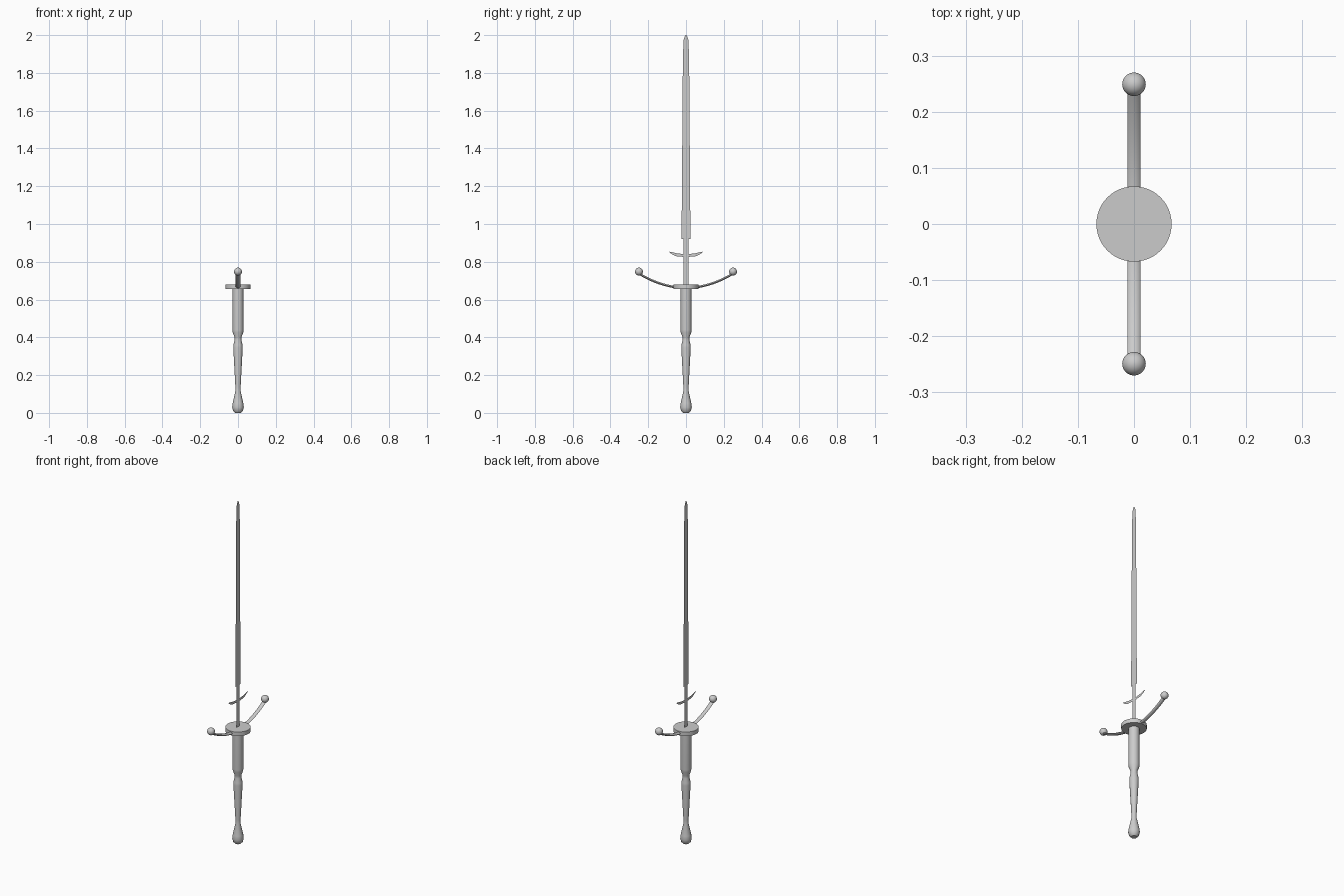
import bpy, bmesh, math

if "Cube" in bpy.data.objects:
    bpy.data.objects.remove(bpy.data.objects["Cube"])


def make(name, verts, faces, smooth=None):
    me = bpy.data.meshes.new(name)
    me.from_pydata(verts, [], faces)
    bm = bmesh.new()
    bm.from_mesh(me)
    bmesh.ops.recalc_face_normals(bm, faces=bm.faces)
    bm.to_mesh(me)
    bm.free()
    ob = bpy.data.objects.new(name, me)
    bpy.context.collection.objects.link(ob)
    if smooth:
        bpy.ops.object.select_all(action='DESELECT')
        ob.select_set(True)
        bpy.context.view_layer.objects.active = ob
        bpy.ops.object.shade_smooth_by_angle(angle=math.radians(smooth))
    return ob


def skin(name, rings, smooth):
    """Joins equal rings of points into a capped tube."""
    n = len(rings[0])
    verts = [p for ring in rings for p in ring]
    faces = [(i*n + j, i*n + (j+1) % n, (i+1)*n + (j+1) % n, (i+1)*n + j)
             for i in range(len(rings)-1) for j in range(n)]
    faces += [tuple(range(n)), tuple(range(len(verts)-n, len(verts)))]
    return make(name, verts, faces, smooth)


def lathe(name, profile, sides):
    rings = [[(r*math.cos(2*math.pi*k/sides), r*math.sin(2*math.pi*k/sides), z)
              for k in range(sides)] for r, z in profile]
    return skin(name, rings, 35)


# Turned grip with pommel and waist
lathe("grip", [(.016, 0), (.026, .01), (.031, .03), (.028, .052), (.014, .115),
               (.014, .14), (.025, .345), (.024, .36), (.018, .385), (.018, .4),
               (.028, .425), (.029, .44), (.029, .66)], 16)

# Round hand plate
lathe("hand_plate", [(.067, .656), (.067, .68)], 48)

# Curved crossguard, oval in section
rings = []
for i in range(25):
    t = -1 + 2*i/24
    y, z = .25*t, .662 + .076*t*t
    a = math.atan2(2*.076*t, .25)
    rings.append([(.012*math.cos(k*math.pi/4),
                   y - .006*math.sin(k*math.pi/4)*math.sin(a),
                   z + .006*math.sin(k*math.pi/4)*math.cos(a)) for k in range(8)])
skin("crossguard", rings, 50)

# Ball ends
for side, s in (("left", -1), ("right", 1)):
    bpy.ops.mesh.primitive_uv_sphere_add(segments=24, ring_count=16, radius=.021,
                                         location=(0, .249*s, .748))
    bpy.context.object.name = "guard_ball_" + side
    bpy.ops.object.shade_smooth()

# Blade: a flat sheet in the yz plane, built from half widths
outline = [(.013, .67), (.013, .92), (.024, .921), (.022, 1.12), (.0165, 1.88),
           (.0125, 1.975), (.008, 1.99), (.002, 2.0)]
verts = [(0, s*w, z) for w, z in outline for s in (-1, 1)]
make("blade", verts, [(2*i, 2*i+1, 2*i+3, 2*i+2) for i in range(len(outline)-1)])

# Flat parrying hooks on both sides of the ricasso
hook = [(.013, .826), (.05, .829), (.072, .838), (.092, .854), (.07, .850),
        (.045, .844), (.013, .841)]
for side, s in (("left", -1), ("right", 1)):
    make("parrying_hook_" + side, [(0, s*y, z) for y, z in hook],
         [tuple(range(len(hook)))])
